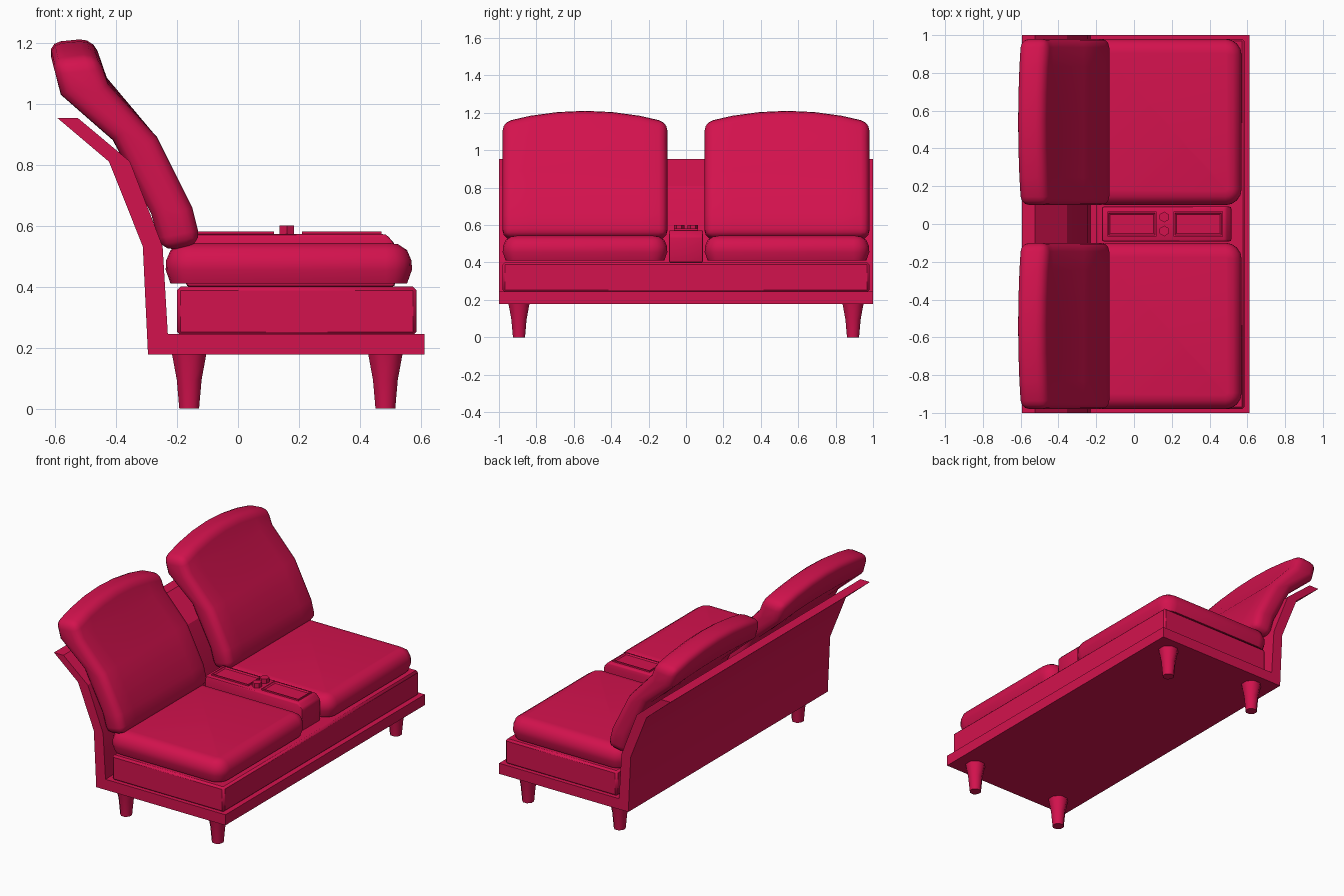
import bpy, bmesh, math

if "Cube" in bpy.data.objects:
    bpy.data.objects.remove(bpy.data.objects["Cube"])

mat = bpy.data.materials.new("crimson_fabric")
mat.diffuse_color = (0.65, 0.006, 0.075, 1)
mat.use_nodes = True
mat.node_tree.nodes["Principled BSDF"].inputs["Base Color"].default_value = mat.diffuse_color


def finish(bm, name, bevel=0, segments=2, limit=50, smooth=40):
    """Clean up, round the hard edges, and make the object."""
    bmesh.ops.remove_doubles(bm, verts=bm.verts, dist=1e-5)
    bmesh.ops.recalc_face_normals(bm, faces=bm.faces)
    if bevel:
        hard = [e for e in bm.edges if e.calc_face_angle(0) > math.radians(limit)]
        bmesh.ops.bevel(bm, geom=hard, offset=bevel, segments=segments,
                        profile=0.5, affect='EDGES', clamp_overlap=True)
    bmesh.ops.recalc_face_normals(bm, faces=bm.faces)
    me = bpy.data.meshes.new(name)
    bm.to_mesh(me)
    bm.free()
    ob = bpy.data.objects.new(name, me)
    bpy.context.collection.objects.link(ob)
    me.materials.append(mat)
    for o in bpy.context.selected_objects:
        o.select_set(False)
    ob.select_set(True)
    bpy.context.view_layer.objects.active = ob
    bpy.ops.object.shade_smooth_by_angle(angle=math.radians(smooth))
    return ob


def extrude_profile(name, pts, y0, y1, **kw):
    """Side profile in x,z swept along y."""
    bm = bmesh.new()
    f = bm.faces.new([bm.verts.new((x, y0, z)) for x, z in pts])
    r = bmesh.ops.extrude_face_region(bm, geom=[f])
    vs = [v for v in r["geom"] if isinstance(v, bmesh.types.BMVert)]
    bmesh.ops.translate(bm, verts=vs, vec=(0, y1 - y0, 0))
    return finish(bm, name, **kw)


def loft(name, rings, **kw):
    """Skin closed rings and cap both ends."""
    bm = bmesh.new()
    rows = [[bm.verts.new(p) for p in ring] for ring in rings]
    n = len(rows[0])
    for a, b in zip(rows, rows[1:]):
        for i in range(n):
            bm.faces.new((a[i], a[(i + 1) % n], b[(i + 1) % n], b[i]))
    bm.faces.new(rows[0][::-1])
    bm.faces.new(rows[-1])
    return finish(bm, name, **kw)


def rounded_rect(x0, x1, y0, y1, r, z):
    pts = []
    for k, (cx, cy) in enumerate([(x1 - r, y1 - r), (x0 + r, y1 - r),
                                  (x0 + r, y0 + r), (x1 - r, y0 + r)]):
        for s in range(5):
            a = math.pi / 2 * (k + s / 4)
            pts.append((cx + r * math.cos(a), cy + r * math.sin(a), z))
    return pts


def circle(cx, cy, r, z, n):
    return [(cx + r * math.cos(2 * math.pi * (i + .5) / n),
             cy + r * math.sin(2 * math.pi * (i + .5) / n), z) for i in range(n)]


# One-piece shell: floor plate and folded back
extrude_profile("frame", [(-.295, .178), (.612, .178), (.612, .245), (-.23, .245),
                          (-.247, .532), (-.354, .81), (-.525, .953), (-.592, .953),
                          (-.423, .81), (-.312, .532)], -1, 1, smooth=20)

# Upholstered base
extrude_profile("base", [(-.2, .24), (.585, .24), (.585, .4), (-.2, .4)],
                -.98, .98, bevel=.012, segments=1)

# Seat and back cushions
front = [(-.12, .54), (-.15, .66), (-.266, .89), (-.43, 1.085), (-.475, 1.215)]
back = [(-.25, .515), (-.285, .64), (-.41, .88), (-.585, 1.05), (-.625, 1.2)]
fall = [0, 0, 0, .4, 1]
for side, label in ((-1, "front"), (1, "rear")):
    y0, y1 = sorted((side * .1, side * .98))
    loft(label + "_seat_cushion",
         [rounded_rect(-.237 + d, .57 - d, y0 + d, y1 - d, .085 - d, z)
          for d, z in [(.016, .41), (0, .455), (.001, .485), (.016, .52), (.045, .539), (.075, .543)]])

    bm = bmesh.new()
    n = 6
    grid = []
    for pts in (front, back):
        rows = []
        for (x, z), w in zip(pts, fall):
            row = []
            for j in range(n + 1):
                u = 2 * j / n - 1
                drop = .06 * w * u * u
                row.append(bm.verts.new((x + drop * .25, y0 + (y1 - y0) * j / n, z - drop)))
            rows.append(row)
        grid.append(rows)
    f, b = grid
    for i in range(len(front) - 1):
        for g in grid:
            for j in range(n):
                bm.faces.new((g[i][j], g[i][j + 1], g[i + 1][j + 1], g[i + 1][j]))
        for j in (0, n):
            bm.faces.new((f[i][j], f[i + 1][j], b[i + 1][j], b[i][j]))
    for i in (0, -1):
        for j in range(n):
            bm.faces.new((f[i][j], f[i][j + 1], b[i][j + 1], b[i][j]))
    finish(bm, label + "_back_cushion", bevel=.045, segments=3, limit=55)

# Centre console with two shallow trays and a pair of knobs
extrude_profile("console", [(-.17, .4), (.515, .4), (.515, .54), (.485, .572), (-.17, .572)],
                -.092, .092, bevel=.01, segments=2, limit=40)
for i, (x0, x1) in enumerate([(-.14, .118), (.21, .47)]):
    rect = lambda d, z: [(x0 + d, -.065 + d, z), (x1 - d, -.065 + d, z),
                         (x1 - d, .065 - d, z), (x0 + d, .065 - d, z)]
    loft(f"tray_{i + 1}", [rect(0, .57), rect(0, .581), rect(.006, .581), rect(.014, .574)], smooth=20)
for i, y in enumerate((-.037, .037)):
    loft(f"knob_{i + 1}", [circle(.16, y, .028, z, 6) for z in (.57, .6)], smooth=20)

# Tapered legs
for x, lx in ((-.16, "left"), (.483, "right")):
    for y, ly in ((-.893, "front"), (.893, "rear")):
        loft(f"{ly}_{lx}_leg", [circle(x, y, r, z, 8)
                                for r, z in [(.035, 0), (.044, .095), (.061, .18)]], smooth=50)
